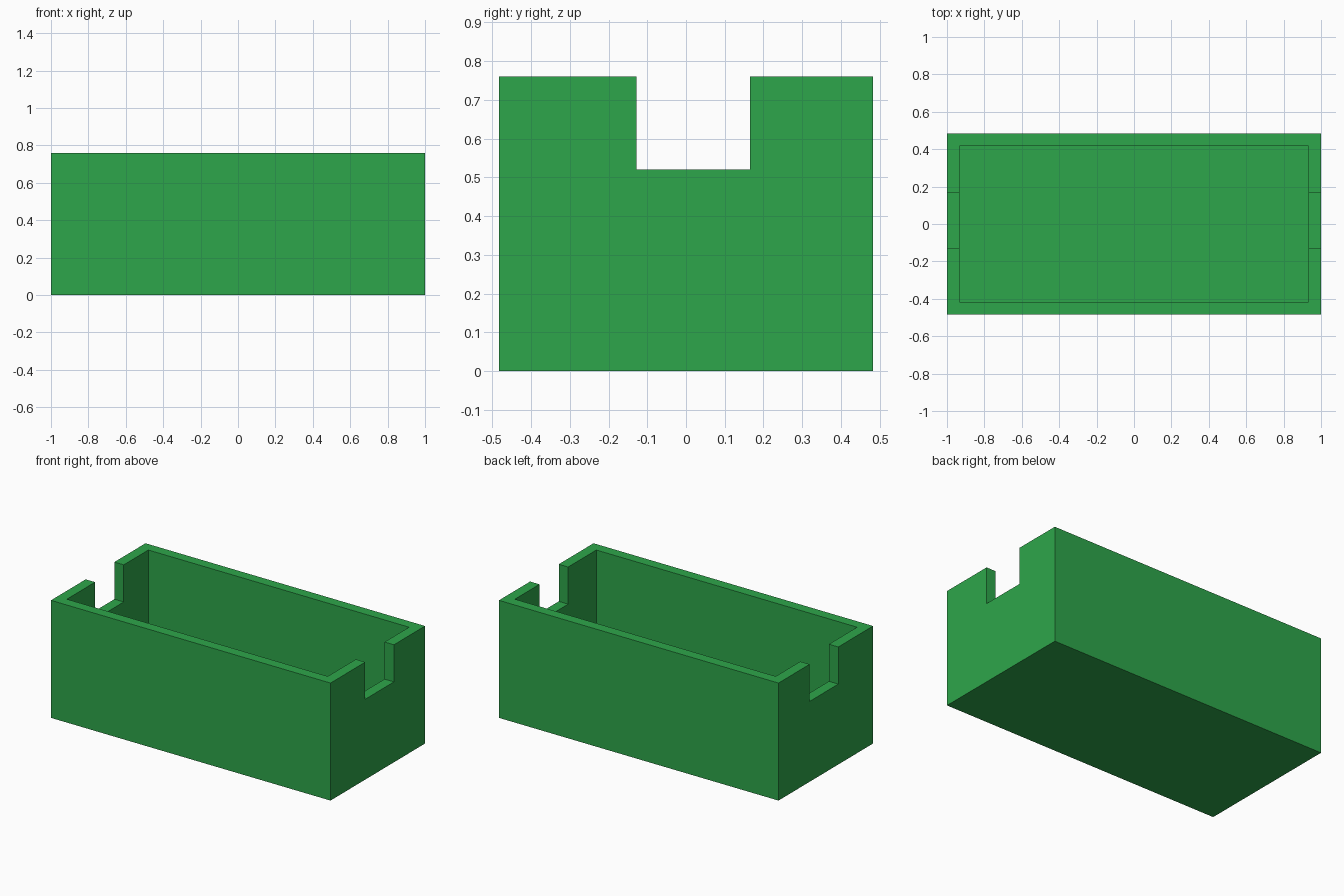
import bpy

if "Cube" in bpy.data.objects:
    bpy.data.objects.remove(bpy.data.objects["Cube"])

LENGTH, WIDTH, HEIGHT = 2.0, 0.966, 0.76
WALL, FLOOR = 0.067, 0.067
NOTCH_Y0, NOTCH_Y1, NOTCH_Z = -0.128, 0.165, 0.52

green = bpy.data.materials.new("green")
green.diffuse_color = (0.027, 0.381, 0.069, 1)
green.use_nodes = True
green.node_tree.nodes["Principled BSDF"].inputs["Base Color"].default_value = green.diffuse_color


def box(name, lo, hi):
    """Axis-aligned box between two corners."""
    bpy.ops.mesh.primitive_cube_add(size=1, location=[(a + b) / 2 for a, b in zip(lo, hi)])
    ob = bpy.context.object
    ob.name = name
    ob.scale = [b - a for a, b in zip(lo, hi)]
    bpy.ops.object.transform_apply(location=True, rotation=False, scale=True)
    return ob


def cut(target, cutter):
    """Subtract the cutter from the target and remove it."""
    cutter.hide_render = True
    mod = target.modifiers.new("cut", 'BOOLEAN')
    mod.operation = 'DIFFERENCE'
    mod.solver = 'EXACT'
    mod.object = cutter
    bpy.context.view_layer.objects.active = target
    bpy.ops.object.modifier_apply(modifier=mod.name)
    bpy.data.objects.remove(cutter)


x, y = LENGTH / 2, WIDTH / 2

# Open-topped tray
tray = box("tray", (-x, -y, 0), (x, y, HEIGHT))
tray.data.materials.append(green)
cut(tray, box("cavity_cutter", (-x + WALL, -y + WALL, FLOOR), (x - WALL, y - WALL, HEIGHT + 0.2)))

# Notch through both end walls
cut(tray, box("notch_cutter", (-x - 0.2, NOTCH_Y0, NOTCH_Z), (x + 0.2, NOTCH_Y1, HEIGHT + 0.3)))

# Keep a single flat colour on every face
tray.data.materials.clear()
tray.data.materials.append(green)
for face in tray.data.polygons:
    face.material_index = 0
    face.use_smooth = False
